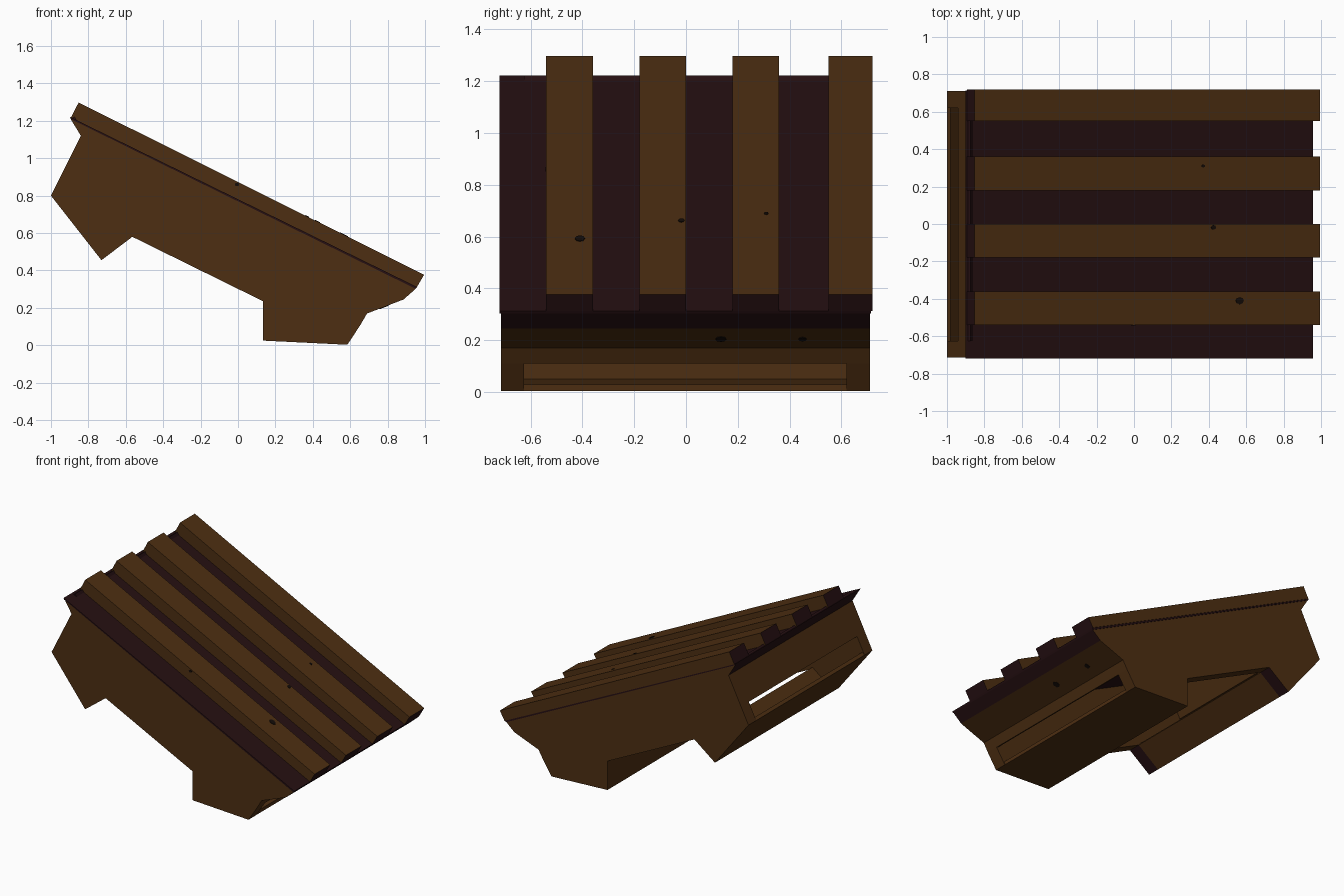
import bpy, bmesh, math
from mathutils import Vector, Matrix

if "Cube" in bpy.data.objects:
    bpy.data.objects.remove(bpy.data.objects["Cube"])


def material(name, rgb):
    m = bpy.data.materials.new(name)
    m.diffuse_color = (*rgb, 1)
    m.use_nodes = True
    m.node_tree.nodes["Principled BSDF"].inputs["Base Color"].default_value = m.diffuse_color
    return m


BROWN = material("brown wood", (0.075, 0.028, 0.006))
DARK = material("dark wood", (0.019, 0.005, 0.006))
KNOT = material("knot", (0.007, 0.0037, 0.0024))


def finish(name, bm, mats):
    me = bpy.data.meshes.new(name)
    bmesh.ops.recalc_face_normals(bm, faces=bm.faces)
    bm.to_mesh(me)
    bm.free()
    for m in mats:
        me.materials.append(m)
    ob = bpy.data.objects.new(name, me)
    bpy.context.collection.objects.link(ob)
    return ob


def extrude(name, profile, y0, y1, mats, rule=None):
    """Extrude an xz profile from y0 to y1; rule(normal) picks the material."""
    bm = bmesh.new()
    face = bm.faces.new([bm.verts.new((x, y0, z)) for x, z in profile])
    geo = bmesh.ops.extrude_face_region(bm, geom=[face])["geom"]
    bmesh.ops.translate(bm, vec=(0, y1 - y0, 0),
                        verts=[v for v in geo if isinstance(v, bmesh.types.BMVert)])
    bmesh.ops.recalc_face_normals(bm, faces=bm.faces)
    if rule:
        for f in bm.faces:
            f.material_index = rule(f.normal)
    return finish(name, bm, mats)


# Side panels
SIDE = [(-0.895, 1.21), (-0.84, 1.12), (-1.0, 0.8), (-0.73, 0.455), (-0.565, 0.58),
        (0.135, 0.235), (0.135, 0.025), (0.585, 0.003), (0.655, 0.11), (0.69, 0.17),
        (0.885, 0.245), (0.95, 0.302)]
YF, YB, WALL = -0.715, 0.71, 0.09


def end_dark(n):
    # the lips at both ends are dark
    lip = (n.x < -0.8 and n.z < -0.4) or (0.5 < n.x < 0.75 and n.z < -0.6)
    return 1 if lip else 0


extrude("front_side_panel", SIDE, YF, YF + WALL, [BROWN, DARK], end_dark)
extrude("back_side_panel", SIDE, YB - WALL, YB, [BROWN, DARK], end_dark)


# Cross panels between the sides, leaving the end slots and the underside open
def cross_panel(name, p, q, mat, t=0.025):
    p, q = Vector(p), Vector(q)
    d = (q - p).normalized()
    n = Vector((-d.y, d.x)) * t
    extrude(name, [p, q, q + n, p + n], YF + WALL, YB - WALL, [mat])


cross_panel("high_lip", (-0.895, 1.21), (-0.84, 1.12), DARK)
cross_panel("high_end_panel", (-0.84, 1.12), (-0.94, 0.92), BROWN)
cross_panel("high_foot_bottom", (-1.0, 0.8), (-0.73, 0.455), BROWN)
cross_panel("high_foot_inner", (-0.73, 0.455), (-0.565, 0.58), BROWN)
cross_panel("low_foot_inner", (0.135, 0.235), (0.135, 0.025), BROWN)
cross_panel("low_foot_bottom", (0.135, 0.025), (0.585, 0.003), BROWN)
cross_panel("low_end_panel", (0.655, 0.11), (0.69, 0.17), BROWN)
cross_panel("low_slope_panel", (0.69, 0.17), (0.885, 0.245), BROWN)
cross_panel("low_lip", (0.885, 0.245), (0.95, 0.302), DARK)

# Dark sloping deck
extrude("deck", [(-0.9, 1.222), (0.957, 0.312), (0.95, 0.302), (-0.895, 1.21)],
        -0.72, 0.715, [DARK])

# Raised slats with dark ends
SLAT = [(-0.893, 1.218), (-0.852, 1.298), (0.995, 0.377), (0.957, 0.312)]
for i, (a, b) in enumerate([(-0.54, -0.36), (-0.18, 0.0), (0.18, 0.36), (0.55, 0.72)]):
    extrude(f"slat_{i + 1}", SLAT, a, b, [BROWN, DARK],
            lambda n: 1 if abs(n.x) > 0.7 else 0)


# Small wood knots as thin plates
def knot(name, pos, normal, r):
    bm = bmesh.new()
    bmesh.ops.create_cone(bm, cap_ends=True, segments=8, radius1=r, radius2=r, depth=0.006)
    bmesh.ops.scale(bm, vec=(1, 0.8, 1), verts=bm.verts)
    rot = Vector((0, 0, 1)).rotation_difference(Vector(normal)).to_matrix().to_4x4()
    bmesh.ops.transform(bm, matrix=Matrix.Translation(pos) @ rot, verts=bm.verts)
    finish(name, bm, [KNOT])


def slat_top(x):
    return 1.298 - (x + 0.852) * (0.921 / 1.847)


UP = (0.446, 0, 0.895)
for i, (x, y, r) in enumerate([(0.565, -0.41, 0.024), (0.425, -0.018, 0.015), (0.37, 0.31, 0.01)]):
    knot(f"slat_knot_{i + 1}", (x, y, slat_top(x)), UP, r)
knot("slat_side_knot", (-0.005, -0.54, 0.86), (0, -1, 0), 0.012)
for i, (y, r) in enumerate([(0.135, 0.026), (0.45, 0.02)]):
    knot(f"end_knot_{i + 1}", (0.78, y, 0.205), (0.36, 0, -0.933), r)
